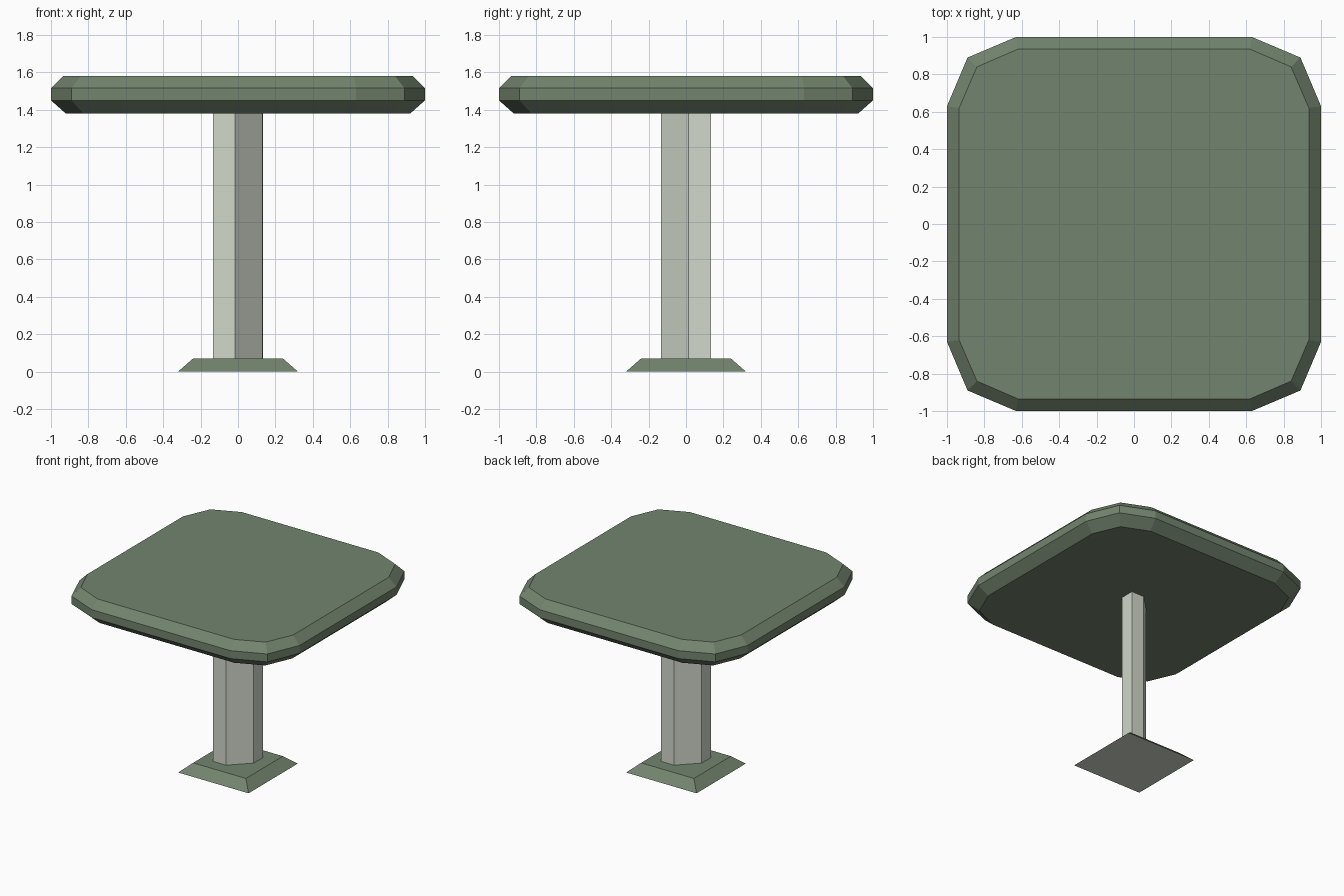
import bpy
import bmesh

if "Cube" in bpy.data.objects:
    bpy.data.objects.remove(bpy.data.objects["Cube"])


def material(name, rgb):
    m = bpy.data.materials.new(name)
    m.diffuse_color = (*rgb, 1)
    m.use_nodes = True
    m.node_tree.nodes["Principled BSDF"].inputs["Base Color"].default_value = m.diffuse_color
    return m


green = material("sage green", (0.171, 0.231, 0.156))
pale = material("pale grey", (0.645, 0.69, 0.60))


def loft(name, rings, mats):
    """Solid from stacked rings of (x, y) points, each given as (z, points)."""
    bm = bmesh.new()
    loops = [[bm.verts.new((x, y, z)) for x, y in pts] for z, pts in rings]
    n = len(loops[0])
    for a, b in zip(loops, loops[1:]):
        for i in range(n):
            j = (i + 1) % n
            bm.faces.new((a[i], a[j], b[j], b[i]))
    bm.faces.new(loops[0][::-1])
    bm.faces.new(loops[-1])
    bmesh.ops.recalc_face_normals(bm, faces=bm.faces)
    # a second material goes on the underside
    if len(mats) > 1:
        for f in bm.faces:
            f.material_index = 1 if f.normal.z < -0.9 else 0
    me = bpy.data.meshes.new(name)
    bm.to_mesh(me)
    bm.free()
    for m in mats:
        me.materials.append(m)
    ob = bpy.data.objects.new(name, me)
    bpy.context.collection.objects.link(ob)
    return ob


def four_way(corner):
    """Repeat the points of one corner by quarter turns."""
    pts = []
    for _ in range(4):
        pts += corner
        corner = [(-y, x) for x, y in corner]
    return pts


def scaled(pts, s):
    return [(x * s, y * s) for x, y in pts]


# Tabletop: rounded square with bevelled rims
outline = four_way([(1, -0.63), (1, 0.63), (0.89, 0.89)])
outer_top = four_way([(0.935, -0.62), (0.935, 0.62), (0.84, 0.84)])
loft("tabletop", [(1.38, scaled(outer_top, 0.985)), (1.45, outline),
                  (1.515, outline), (1.58, outer_top)], [green])

# Column: square with two opposite corners cut off
half = [(-0.133, -0.133), (-0.016, -0.133), (0.131, 0.014)]
section = half + [(-x, -y) for x, y in half]
loft("column", [(0.05, section), (1.40, section)], [pale])

# Foot: low flared plate with a pale underside
foot = four_way([(0.32, 0.32)])
loft("foot", [(0.0, foot), (0.07, scaled(foot, 0.75))], [green, pale])
